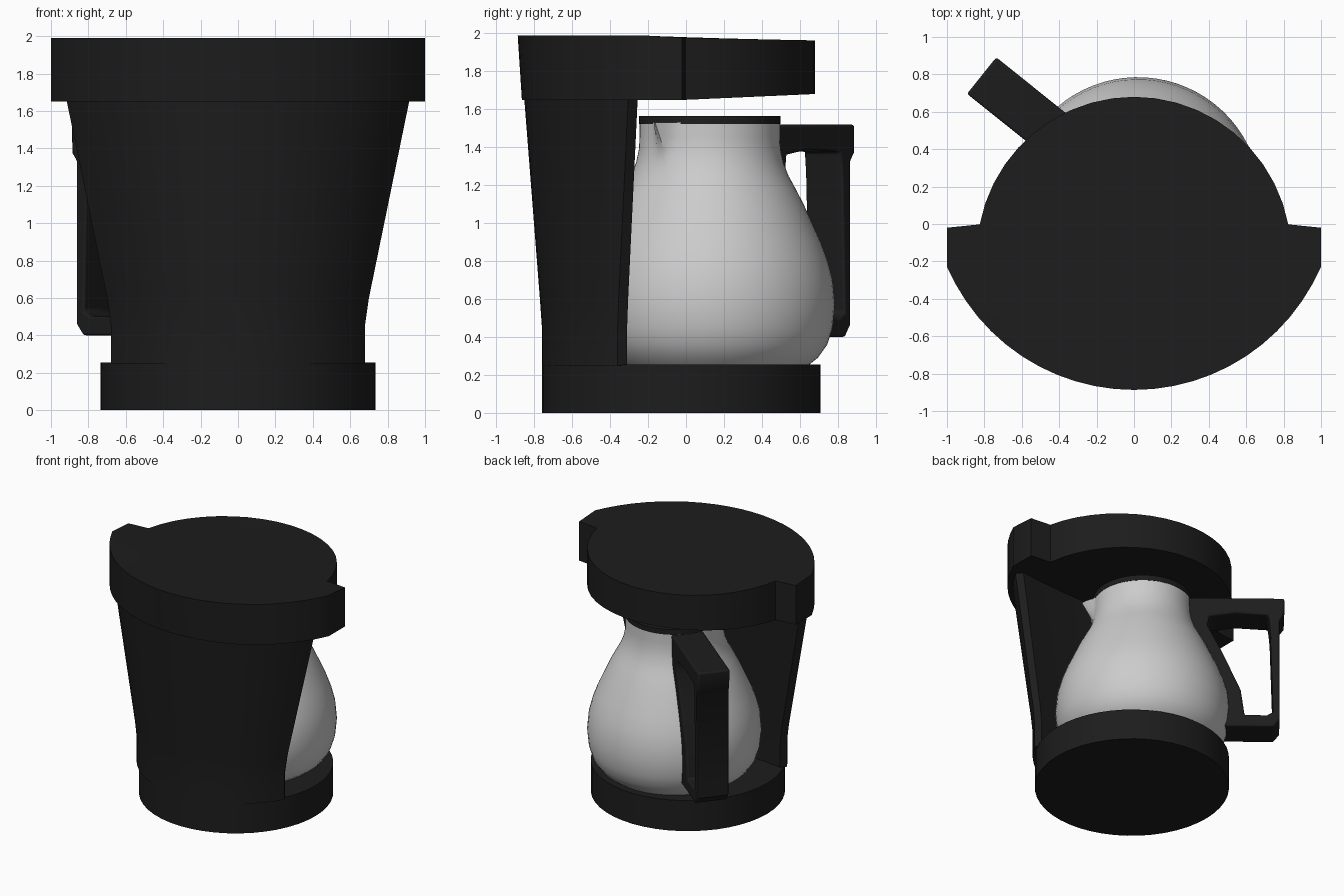
import bpy, bmesh, math
from math import sin, cos, pi, radians, asin, exp

if "Cube" in bpy.data.objects:
    bpy.data.objects.remove(bpy.data.objects["Cube"])

black = bpy.data.materials.new("black_plastic")
black.diffuse_color = (0.012, 0.012, 0.012, 1)
black.use_nodes = True
black.node_tree.nodes["Principled BSDF"].inputs["Base Color"].default_value = black.diffuse_color


def loft(name, rings, mat=black, wrap=False, caps=True, bevel=0, angle=35):
    """Skin a row of closed rings; wrap joins last ring to first."""
    bm = bmesh.new()
    vs = [[bm.verts.new(p) for p in r] for r in rings]
    n = len(rings[0])
    for k in range(len(rings) if wrap else len(rings) - 1):
        a, b = vs[k], vs[(k + 1) % len(rings)]
        for i in range(n):
            j = (i + 1) % n
            bm.faces.new((a[i], a[j], b[j], b[i]))
    if caps and not wrap:
        bm.faces.new(vs[0])
        bm.faces.new(vs[-1])
    bmesh.ops.remove_doubles(bm, verts=bm.verts, dist=1e-4)
    bmesh.ops.recalc_face_normals(bm, faces=bm.faces)
    me = bpy.data.meshes.new(name)
    bm.to_mesh(me)
    bm.free()
    ob = bpy.data.objects.new(name, me)
    bpy.context.collection.objects.link(ob)
    if mat:
        me.materials.append(mat)
    if bevel:
        m = ob.modifiers.new("bevel", 'BEVEL')
        m.width, m.segments = bevel, 3
        m.limit_method, m.angle_limit = 'ANGLE', radians(40)
    bpy.ops.object.select_all(action='DESELECT')
    ob.select_set(True)
    bpy.context.view_layer.objects.active = ob
    bpy.ops.object.shade_smooth_by_angle(angle=radians(angle))
    return ob


def circle(cx, cy, r, z, n=48):
    return [(cx + r * cos(2 * pi * i / n), cy + r * sin(2 * pi * i / n), z) for i in range(n)]


# Round base
loft("base", [circle(0, -0.025, 0.735, z) for z in (0, 0.255)])


# Flared column: curved outer face, chamfered edges, shallow inner face
def column_ring(z, w, y_front, y_end):
    ye = y_end - 0.05
    sag = ye - y_front
    r = (w * w + sag * sag) / (2 * sag)
    h = asin(min(1, w / r))
    pts = [(r * sin(h * t / 10), y_front + r - r * cos(h * t / 10), z) for t in range(-10, 11)]
    inner = [(w * 0.96 * t / 4, y_end - 0.05 * (1 - (t / 4) ** 2), z) for t in range(4, -5, -1)]
    return pts + inner


loft("column", [column_ring(*a) for a in (
    (0.25, 0.68, -0.76, -0.31), (0.46, 0.68, -0.76, -0.31), (0.60, 0.70, -0.77, -0.305),
    (1.65, 0.915, -0.852, -0.255), (1.80, 0.945, -0.862, -0.25))])


# Head: front arc, dipped lid seam, side tabs and rounded overhanging lid
def head_bottom(y):
    return 1.65 + 0.045 * max(0, y)


h1 = asin(1 / 1.087)
front = [(1.087 * sin(h1 * t / 12), 0.2 - 1.087 * cos(h1 * t / 12)) for t in range(-12, 13)]
h2 = asin(0.825 / 0.84)
lid = [(-1, -0.23), (-1, -0.02)]
lid += [(0.84 * sin(h2 * t / 10), -0.16 + 0.84 * cos(h2 * t / 10)) for t in range(-10, 11)]
lid += [(1, -0.02), (1, -0.23)]
front[0], front[-1] = lid[0], lid[-1]
sections = []
for (ax, ay), (lx, ly) in zip(front, lid):
    dip = 0.5 + 0.5 * cos(pi * ax)
    sy = -0.23 - 0.225 * dip
    lz = 1.976 - (0.019 if ly > 0 else 0.061) * ly
    sections.append([(ax, ay, 1.99), (ax, sy, 1.99 - 0.015 * dip), (lx, ly, lz),
                     (lx, ly, head_bottom(ly)), (ax, sy, 1.65), (ax, ay + 0.022 * dip, 1.65)])
loft("head", sections, caps=False)

# Carafe: lathed body with a small pouring spout opposite the handle
CX, CY = 0.02, 0.125
ux, uy = -0.78, 0.625
spout_angle = math.atan2(-uy, -ux)
profile = [(0.52, 0.25), (0.57, 0.29), (0.62, 0.36), (0.648, 0.45), (0.66, 0.57), (0.648, 0.70),
           (0.622, 0.80), (0.585, 0.90), (0.54, 1.0), (0.495, 1.1), (0.448, 1.19), (0.415, 1.25),
           (0.388, 1.32), (0.373, 1.39), (0.37, 1.45), (0.37, 1.53)]
rings = []
for r, z in profile:
    ramp = max(0, (z - 1.36) / 0.17)
    ring = []
    for i in range(72):
        a = 2 * pi * i / 72
        rr = r + 0.09 * ramp * exp(-(a / 0.13) ** 2) + 0.09 * ramp * exp(-((a - 2 * pi) / 0.13) ** 2)
        ring.append((CX + rr * cos(a + spout_angle), CY + rr * sin(a + spout_angle), z))
    rings.append(ring)
loft("carafe", rings, mat=None)
loft("carafe_lid", [circle(CX, CY, 0.373, z) for z in (1.522, 1.565)])

# Carafe handle: closed loop as (outer radius, z, inner radius, z) stations
stations = [(0.34, 1.52, 0.50, 1.36), (0.70, 1.52, 0.70, 1.39), (1.07, 1.52, 0.95, 1.375),
            (1.07, 1.38, 0.96, 1.28), (1.035, 1.33, 0.965, 1.20), (1.035, 0.46, 0.985, 0.53),
            (0.99, 0.40, 0.94, 0.50), (0.60, 0.40, 0.77, 0.50), (0.60, 0.75, 0.74, 0.72),
            (0.45, 1.10, 0.60, 1.05), (0.36, 1.30, 0.49, 1.28)]


def handle_point(u, side, z):
    return (CX + ux * u - uy * side, CY + uy * u + ux * side, z)


W = 0.125
loft("carafe_handle", [[handle_point(a, W, b), handle_point(a, -W, b),
                        handle_point(c, -W, d), handle_point(c, W, d)]
                       for a, b, c, d in stations], wrap=True, bevel=0.02)
